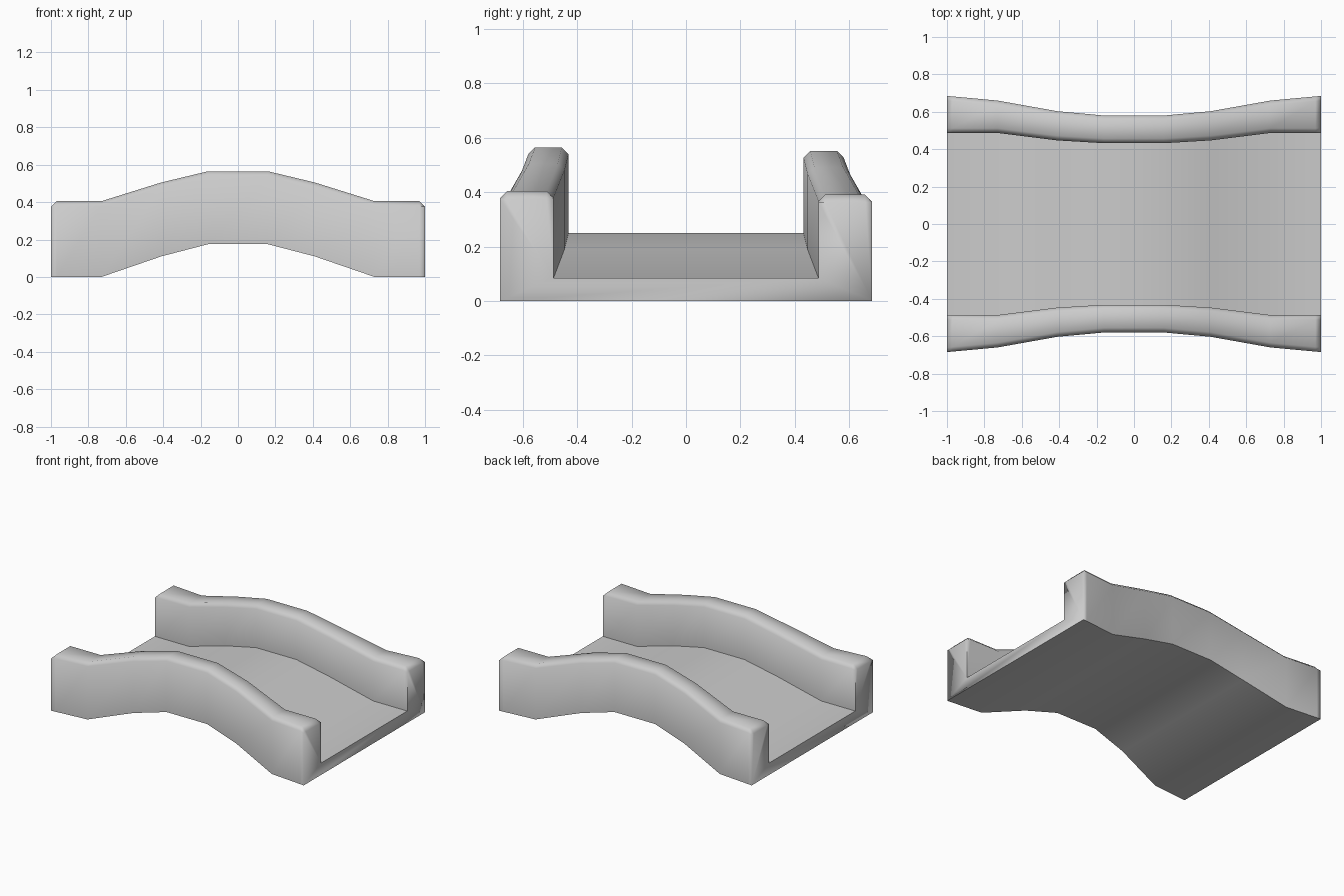
import bpy, bmesh

if "Cube" in bpy.data.objects:
    bpy.data.objects.remove(bpy.data.objects["Cube"])

# Half-length stations: x, underside, deck top, rail top, outer y, inner y
half = [
    (0.16, 0.175, 0.25, 0.565, 0.58, 0.432),
    (0.41, 0.11, 0.19, 0.505, 0.603, 0.447),
    (0.73, 0.0, 0.085, 0.405, 0.66, 0.487),
    (0.97, 0.0, 0.085, 0.405, 0.682, 0.487),
    (1.0, 0.0, 0.085, 0.375, 0.685, 0.487),
]
stations = [(-s[0],) + s[1:] for s in reversed(half)] + half
CHAMFER = 0.025
LOWER = 0.013  # the rear rail is slightly lower


def section(x, base, deck, top, outer, inner):
    """U-shaped cross-section with chamfered rail tops."""
    c = CHAMFER
    drop = 0 if abs(x) == 1 else c
    rail = [(outer, base), (outer, top - drop), (outer - c, top),
            (inner + c, top), (inner, top - drop), (inner, deck)]
    front = [(x, -y, z) for y, z in rail]
    back = [(x, y, z - LOWER if 0 < i < 5 else z) for i, (y, z) in enumerate(rail)]
    return front + back[::-1]


# Bridge: deck and both rails lofted as one body
bm = bmesh.new()
rings = [[bm.verts.new(p) for p in section(*s)] for s in stations]
for a, b in zip(rings, rings[1:]):
    for k in range(12):
        n = (k + 1) % 12
        bm.faces.new((a[k], a[n], b[n], b[k]))

# End caps: two rail ends and the deck end
for r in (rings[0], rings[-1]):
    bm.faces.new(r[0:6])
    bm.faces.new((r[0], r[5], r[6], r[11]))
    bm.faces.new(r[6:12])
bmesh.ops.recalc_face_normals(bm, faces=bm.faces)

# Smooth shading with sharp creases along deck and underside
for f in bm.faces:
    f.smooth = True
for a, b in zip(rings, rings[1:]):
    for k in (0, 5, 6, 11):
        bm.edges.get((a[k], b[k])).smooth = False
for r in (rings[0], rings[-1]):
    for i, j in ((0, 11), (5, 6), (4, 5), (6, 7)):
        bm.edges.get((r[i], r[j])).smooth = False

mesh = bpy.data.meshes.new("arched_bridge")
bm.to_mesh(mesh)
bm.free()
bridge = bpy.data.objects.new("arched_bridge", mesh)
bpy.context.collection.objects.link(bridge)
